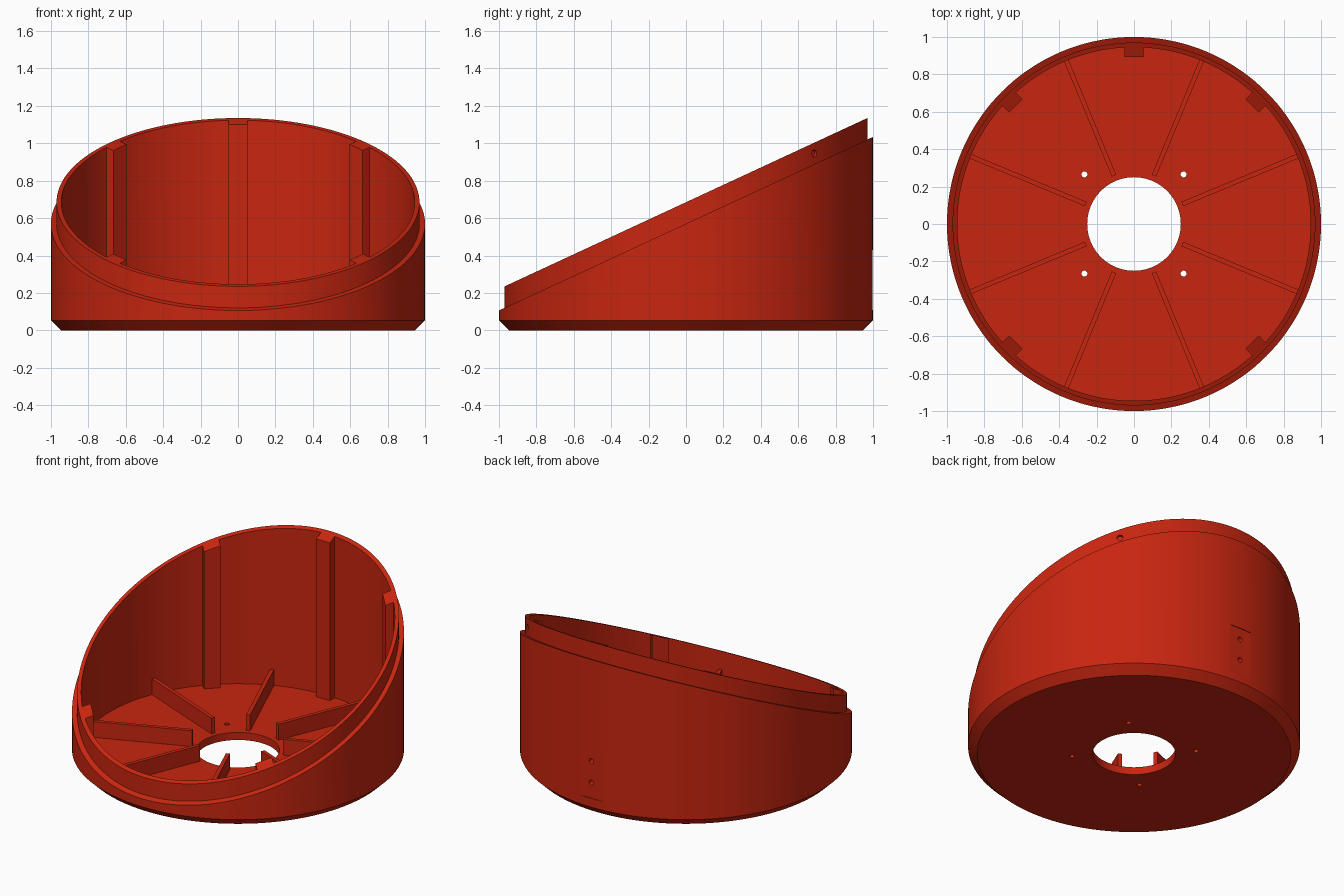
import bpy, bmesh, math
from mathutils import Matrix, Vector

if "Cube" in bpy.data.objects:
    bpy.data.objects.remove(bpy.data.objects["Cube"], do_unlink=True)

SEGMENTS = 144
SLOPE = 0.464
LEDGE, RIM = 0.57, 0.685      # heights of the two slanted planes at y = 0
FLOOR, INNER = 0.05, 0.945

red = bpy.data.materials.new("red plastic")
red.use_nodes = True
colour = (0.58, 0.019, 0.005, 1)
red.diffuse_color = colour
red.node_tree.nodes["Principled BSDF"].inputs["Base Color"].default_value = colour


def make_object(name, bm):
    bmesh.ops.recalc_face_normals(bm, faces=bm.faces)
    mesh = bpy.data.meshes.new(name)
    bm.to_mesh(mesh)
    bm.free()
    mesh.materials.append(red)
    obj = bpy.data.objects.new(name, mesh)
    bpy.context.collection.objects.link(obj)
    return obj


def lathe(name, profile):
    """Revolve a closed profile of (radius, height, slope)."""
    bm = bmesh.new()
    rings = []
    for i in range(SEGMENTS):
        a = math.tau * i / SEGMENTS
        rings.append([bm.verts.new((r * math.cos(a), r * math.sin(a), z + s * r * math.sin(a)))
                      for r, z, s in profile])
    n = len(profile)
    for i in range(SEGMENTS):
        p, q = rings[i], rings[(i + 1) % SEGMENTS]
        for j in range(n):
            k = (j + 1) % n
            bm.faces.new((p[j], q[j], q[k], p[k]))
    return make_object(name, bm)


def box(name, low, high, angle=0, slanted=False):
    """Box along +x turned about z; its top can follow the slanted rim."""
    low, high = Vector(low), Vector(high)
    bm = bmesh.new()
    bmesh.ops.create_cube(bm, size=1)
    turn = Matrix.Rotation(angle, 4, 'Z')
    for v in bm.verts:
        top = v.co.z > 0
        v.co = turn @ Vector([low[i] if v.co[i] < 0 else high[i] for i in range(3)])
        if slanted and top:
            v.co.z = RIM + SLOPE * v.co.y
    return make_object(name, bm)


def drill(name, centre, radius, depth, angle=None):
    """Cylinder cutter, vertical or pointing outward at an angle."""
    bm = bmesh.new()
    bmesh.ops.create_cone(bm, cap_ends=True, segments=20, radius1=radius,
                          radius2=radius, depth=depth)
    turn = Matrix()
    if angle is not None:
        turn = Matrix.Rotation(angle, 4, 'Z') @ Matrix.Rotation(math.pi / 2, 4, 'Y')
    bm.transform(Matrix.Translation(centre) @ turn)
    return make_object(name, bm)


# Round base with chamfered foot, floor opening, slanted ledge and lip
shell = lathe("slanted_shell", [
    (0.25, 0, 0), (0.945, 0, 0), (1, 0.053, 0),
    (1, LEDGE, SLOPE), (0.97, LEDGE, SLOPE), (0.97, RIM, SLOPE),
    (INNER, RIM, SLOPE), (INNER, FLOOR, 0), (0.25, FLOOR, 0)])

# Screw holes in the floor and through the lip, plus the rear plate recess
cutters = [box("rear_recess", (0.995, -0.08, 0.11), (1.1, 0.08, 0.43), math.pi / 2)]
for z in (0.213, 0.355):
    cutters.append(drill("rear_hole", (0, 0.99, z), 0.017, 0.14, math.pi / 2))
for i in range(4):
    a = math.radians(45 + 90 * i)
    c, s = math.cos(a), math.sin(a)
    cutters.append(drill("floor_hole", (0.375 * c, 0.375 * s, 0.025), 0.016, 0.2))
    z = (LEDGE + RIM) / 2 + SLOPE * 0.97 * s
    cutters.append(drill("lip_hole", (0.97 * c, 0.97 * s, z), 0.019, 0.1, a))

for cutter in cutters:
    cutter.hide_render = True
    mod = shell.modifiers.new(cutter.name, 'BOOLEAN')
    mod.operation, mod.solver, mod.object = 'DIFFERENCE', 'EXACT', cutter
bpy.context.view_layer.update()
cut_mesh = bpy.data.meshes.new_from_object(
    shell.evaluated_get(bpy.context.evaluated_depsgraph_get()))
shell.modifiers.clear()
shell.data = cut_mesh
for cutter in cutters:
    bpy.data.objects.remove(cutter, do_unlink=True)

bpy.ops.object.select_all(action='DESELECT')
shell.select_set(True)
bpy.context.view_layer.objects.active = shell
bpy.ops.object.shade_smooth_by_angle(angle=math.radians(25))

# Screw pillars inside the wall
for degrees in (45, 90, 135, 225, 315):
    box("wall_pillar", (0.893, -0.05, FLOOR - 0.01), (0.952, 0.05, 1),
        math.radians(degrees), slanted=True)

# Radial floor ribs
for i in range(8):
    box("floor_rib", (0.28, -0.0125, FLOOR - 0.01), (0.955, 0.0125, 0.155),
        math.radians(22.5 + 45 * i))
